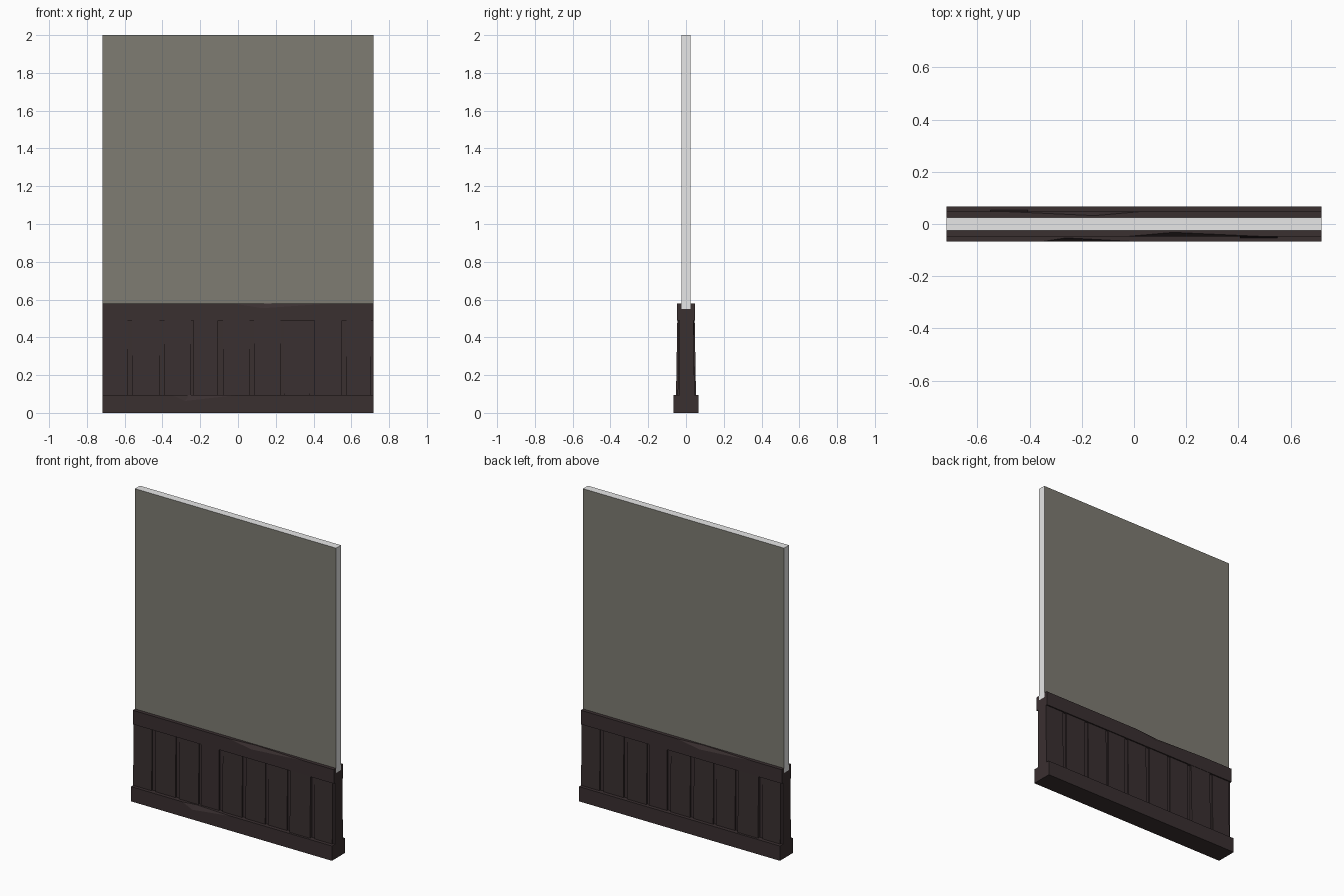
import bpy, bmesh, math
from mathutils import Vector, Matrix

if "Cube" in bpy.data.objects:
    bpy.data.objects.remove(bpy.data.objects["Cube"])

W = 0.717  # half width


def material(name, rgb):
    m = bpy.data.materials.new(name)
    m.diffuse_color = (*rgb, 1)
    m.use_nodes = True
    m.node_tree.nodes["Principled BSDF"].inputs["Base Color"].default_value = m.diffuse_color
    return m


WOOD = material("dark_wood", (0.042, 0.029, 0.030))
PLASTER = material("olive_grey_plaster", (0.21, 0.20, 0.17))
EDGE = material("pale_wall_edge", (0.80, 0.80, 0.80))
TURN = Matrix.Rotation(math.pi, 4, 'Z')  # front side -> back side


def make(name, bm, mats):
    bmesh.ops.recalc_face_normals(bm, faces=bm.faces[:])
    me = bpy.data.meshes.new(name)
    bm.to_mesh(me)
    bm.free()
    for m in mats:
        me.materials.append(m)
    ob = bpy.data.objects.new(name, me)
    bpy.context.collection.objects.link(ob)
    return ob


def hull(points):
    bm = bmesh.new()
    for p in points:
        bm.verts.new(p)
    bmesh.ops.convex_hull(bm, input=bm.verts[:])
    return bm


def box(x0, x1, y0, y1, z0, z1):
    bm = bmesh.new()
    bmesh.ops.create_cube(bm, size=1)
    for v in bm.verts:
        v.co = ((x0 + x1) / 2 + v.co.x * (x1 - x0),
                (y0 + y1) / 2 + v.co.y * (y1 - y0),
                (z0 + z1) / 2 + v.co.z * (z1 - z0))
    return bm


def chip(ob, x0, xm, x1, y, z, dy, dz, back):
    """Knock a shallow splinter out of the top outer edge."""
    bm = hull([(x0, y, z), (x1, y, z), (xm, y, z - dz), (xm + 0.02, y + dy, z),
               (xm, y - 0.03, z + 0.03)])
    if back:
        bm.transform(TURN)
    cutter = make("chip_cutter", bm, [WOOD])
    cutter.hide_render = True
    cutter.hide_viewport = True
    cutter.display_type = 'WIRE'
    mod = ob.modifiers.new("chip", 'BOOLEAN')
    mod.operation = 'DIFFERENCE'
    mod.solver = 'EXACT'
    mod.object = cutter


# plastered wall slab: grey on both broad faces, pale on its edges
bm = box(-W, W, -0.025, 0.025, 0.55, 2.0)
bm.normal_update()
for f in bm.faces:
    f.material_index = 0 if abs(f.normal.y) > 0.5 else 1
make("wall_slab", bm, [PLASTER, EDGE])

# wooden core behind the planks
make("panel_core", box(-W, W, -0.034, 0.034, 0.05, 0.55), [WOOD])

# skirting board
base = make("skirting", box(-W, W, -0.067, 0.067, 0, 0.095), [WOOD])
for back in (False, True):
    chip(base, -0.35, -0.28, 0.0, -0.067, 0.095, 0.014, 0.032, back)

# planks: left x, right x, depth at the bottom, depth at the top
PLANKS = [(-0.717, -0.585, .045, .040), (-0.56, -0.415, .043, .041),
          (-0.39, -0.25, .046, .040), (-0.235, -0.105, .043, .042),
          (-0.08, 0.06, .045, .040), (0.085, 0.225, .044, .041),
          (0.245, 0.38, .042, .040), (0.405, 0.55, .053, .046),
          (0.575, 0.703, .044, .040)]

for side, back in (("front", False), ("back", True)):
    for i, (x0, x1, low, high) in enumerate(PLANKS):
        bm = hull([(x, y, z) for x in (x0, x1)
                   for y, z in ((-low, 0.09), (-high, 0.495), (-0.03, 0.09), (-0.03, 0.495))])
        if back:
            bm.transform(TURN)
        make(f"{side}_plank_{i + 1}", bm, [WOOD])

    # cap rail with a splintered top edge
    bm = box(-W, W, -0.048, -0.025, 0.49, 0.58)
    if back:
        bm.transform(TURN)
    rail = make(f"{side}_cap_rail", bm, [WOOD])
    chip(rail, -0.03, 0.13, 0.50, -0.048, 0.58, 0.016, 0.026, back)
